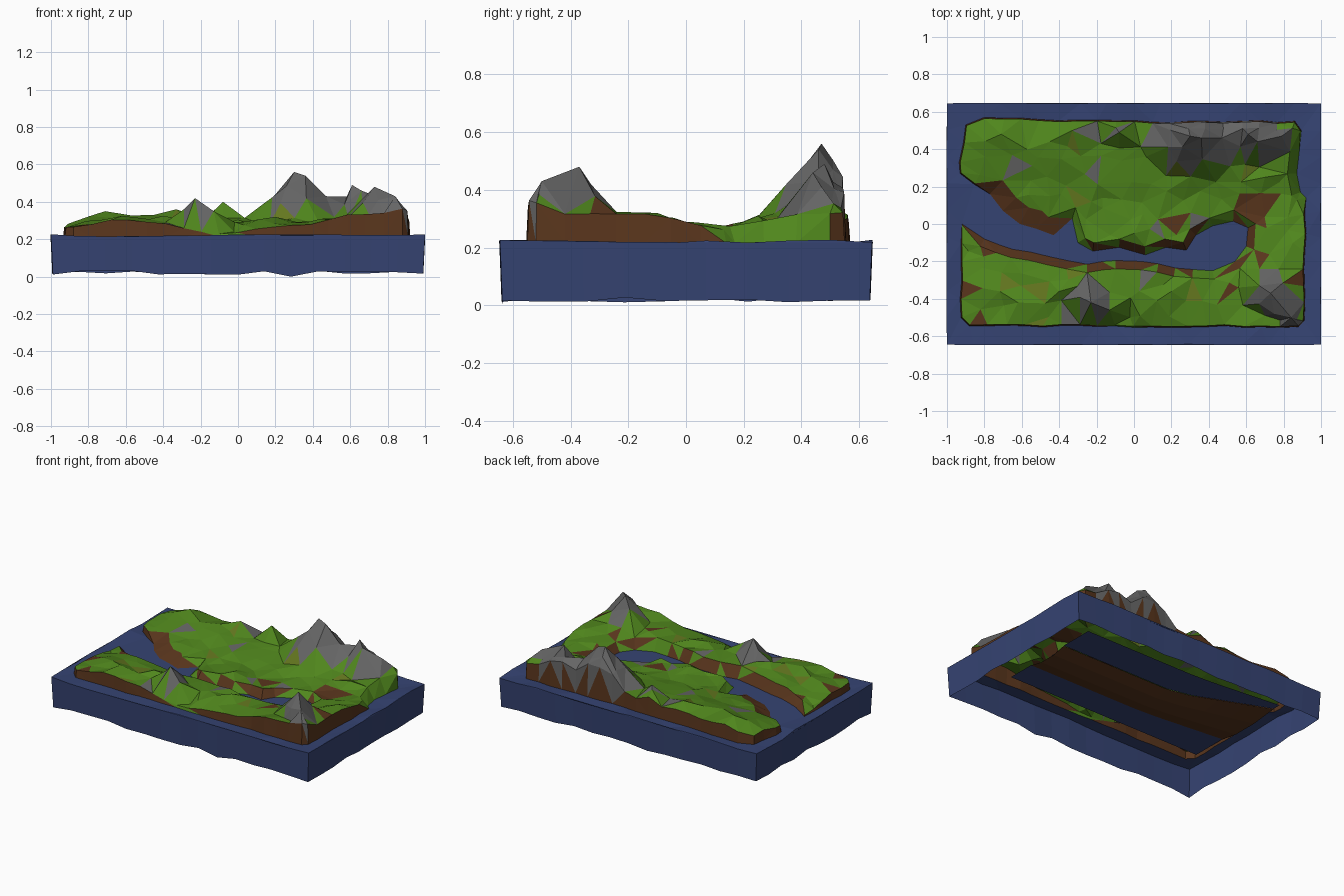
import bpy, math, random
from mathutils import Vector
from mathutils.geometry import delaunay_2d_cdt

if "Cube" in bpy.data.objects:
    bpy.data.objects.remove(bpy.data.objects["Cube"])

rng = random.Random(7)
WATER_Z = 0.215

# Shoreline: north river bank, lake, south bank, then the outer edge
SHORE = [(-.93, .27), (-.77, .16), (-.70, .07), (-.61, .0), (-.43, -.06), (-.33, .03),
         (-.30, -.10), (-.22, -.145), (-.08, -.125), (.06, -.165), (.17, -.125), (.28, -.14),
         (.33, -.06), (.42, -.01), (.53, .015), (.61, -.02), (.60, -.12), (.54, -.20),
         (.42, -.25), (.22, -.235), (.04, -.20), (-.10, -.195), (-.25, -.215), (-.45, -.175),
         (-.65, -.135), (-.80, -.08), (-.92, .0),
         (-.925, -.50), (-.88, -.545), (.88, -.55), (.91, -.52), (.92, .14), (.89, .17),
         (.87, .27), (.895, .50), (.86, .55), (.1, .545), (-.80, .57), (-.90, .53), (-.935, .33)]
# Hills and mountains: x, y, height, radius
PEAKS = [(.30, .47, .56, .27), (.36, .46, .54, .24), (.47, .46, .43, .22), (.61, .48, .49, .20),
         (.66, .44, .46, .17), (.79, .47, .41, .16), (.73, -.37, .48, .19), (.67, -.33, .42, .15),
         (.84, -.50, .43, .11), (.75, -.48, .41, .12), (-.23, -.42, .42, .15), (-.13, -.46, .35, .12),
         (-.08, .49, .40, .15), (-.33, .50, .36, .13), (-.71, .48, .35, .22), (.0, -.05, .305, .16),
         (.85, -.1, .32, .25), (-.45, .44, .33, .2), (-.62, -.42, .325, .15), (.2, -.36, .32, .15),
         (-.40, -.36, .325, .13), (.7, .25, .31, .2)]
# Ground level across y, and wall top along the front
GROUND = [(-.56, .30), (-.30, .30), (-.15, .272), (.05, .255), (.25, .288), (.40, .32), (.60, .30)]
FRONT = [(-1, .235), (-.65, .31), (-.4, .285), (-.15, .23), (.03, .23), (.06, .25), (.35, .275),
         (.6, .33), (.74, .33), (.8, .38), (.87, .40), (1, .30)]


def interp(t, table):
    for (a, u), (b, v) in zip(table, table[1:]):
        if t <= b:
            return u + (v - u) * (t - a) / (b - a)
    return table[-1][1]


def height(x, y):
    z = interp(y, GROUND)
    for px, py, pz, r in PEAKS:
        t = 1 - math.hypot(x - px, y - py) / r
        if t > 0:
            z = max(z, .26 + (pz - .26) * t)
    z -= .09 * math.exp(-((x + .06) / .12) ** 2 - ((y + .55) / .10) ** 2)
    z -= .04 * max(0, (-.78 - x) / .15)
    return max(z, WATER_Z + .012)


def top_height(p):
    z = height(p.x, p.y)
    if p.y < -.5:
        z = min(z + .03, interp(p.x, FRONT))
    elif p.x > .85 and p.y < .1:
        z = interp(p.y, [(-.6, .35), (-.4, .32), (-.2, .325), (.0, .29), (.1, .255)])
    else:
        z = min(z, .44)
    return z + rng.uniform(-.008, .006)


def resample(loop, step, jitter):
    out = []
    for i, a in enumerate(loop):
        a, b = Vector(a), Vector(loop[(i + 1) % len(loop)])
        n = max(1, round((b - a).length / step))
        for k in range(n):
            p = a.lerp(b, k / n)
            if k:
                p += Vector((rng.uniform(-jitter, jitter), rng.uniform(-jitter, jitter)))
            out.append(p)
    return out


def inside(p, loop):
    hit = False
    for i, a in enumerate(loop):
        b = loop[i - 1]
        if (a.y > p.y) != (b.y > p.y) and p.x < a.x + (p.y - a.y) * (b.x - a.x) / (b.y - a.y):
            hit = not hit
    return hit


def is_outer(p):
    return abs(p.x) > .84 or abs(p.y) > .5


def soft_corner(p):
    return p.x > .8 and .1 < p.y < .5


def inset(loop, width):
    out = []
    for i, p in enumerate(loop):
        t = (loop[(i + 1) % len(loop)] - loop[i - 1]).normalized()
        out.append(p + Vector((-t.y, t.x)) * width(p))
    return out


def bank_width(p):
    if soft_corner(p):
        return .05
    if is_outer(p):
        return .006
    if p.x < -.4 and p.y > -.07:
        return .10
    return .045 if p.y < 0 else .06


# Plan points: rim, shoreline, bank top, and scattered ground
rim = resample([(-1, -.645), (1, -.645), (1, .645), (-1, .645)], .14, .003)
shore = resample(SHORE, .10, .006)
top = inset(shore, bank_width)
pts, zs, kinds, edges = [], [], [], []


def add(p, z, kind):
    pts.append(Vector((p.x, p.y)))
    zs.append(z)
    kinds.append(kind)


def add_loop(loop, zfun, kind):
    s, n = len(pts), len(loop)
    for i, p in enumerate(loop):
        add(p, zfun(p), kind)
        edges.append((s + i, s + (i + 1) % n))


add_loop(rim, lambda p: WATER_Z + rng.uniform(-.003, .012), 'rim')
add_loop(shore, lambda p: WATER_Z, 'shore')
add_loop(top, top_height, 'top')
for p in inset(shore, lambda p: .04):
    if is_outer(p) and not soft_corner(p) and height(p.x, p.y) > .34:
        add(p, height(p.x, p.y) + rng.uniform(-.015, .01), 'land')
for px, py, pz, r in PEAKS:
    add(Vector((px, py)), pz, 'land')
for i in range(18):
    for j in range(12):
        p = Vector((-.9 + i * .106 + rng.uniform(-.04, .04), -.52 + j * .095 + rng.uniform(-.035, .035)))
        if inside(p, top) and inside(p, shore) and min((p - q).length for q in pts) > .05:
            add(p, height(p.x, p.y) + rng.uniform(-.015, .012), 'land')

verts, _, faces, orig, _, _ = delaunay_2d_cdt(pts, edges, [], 0, 1e-5)
co, kind = [], []
for v, o in zip(verts, orig):
    co.append(Vector((v.x, v.y, zs[o[0]] if o else height(v.x, v.y) - .02)))
    kind.append(kinds[o[0]] if o else 'top')


def material(name, rgb):
    m = bpy.data.materials.new(name)
    m.diffuse_color = (*rgb, 1)
    m.use_nodes = True
    m.node_tree.nodes["Principled BSDF"].inputs["Base Color"].default_value = m.diffuse_color
    return m


BLUE = material("water_blue", (.036, .057, .17))
LAND = [material("grass", (.08, .24, .012)), material("soil", (.10, .036, .012)),
        material("rock", (.13, .13, .13)), material("dry_grass", (.13, .19, .014))]


def build(name, coords, polys, mats, slots=None):
    used = sorted({i for f in polys for i in f})
    remap = {v: i for i, v in enumerate(used)}
    me = bpy.data.meshes.new(name)
    me.from_pydata([coords[i] for i in used], [], [[remap[i] for i in f] for f in polys])
    for m in mats:
        me.materials.append(m)
    if slots:
        me.polygons.foreach_set("material_index", slots)
    me.update()
    bpy.context.collection.objects.link(bpy.data.objects.new(name, me))


# Colour choice for each ground face
def land_slot(f, c):
    if 'shore' in [kind[i] for i in f]:
        green = soft_corner(c) or (c.y < -.5 and -.16 < c.x < .03)
        bank = not is_outer(c) and c.x > -.4 and rng.random() < .45
        return 0 if green or bank else 2 if c.z > .31 else 1
    if c.z > .352 or (c.z > .31 and -.38 < c.x < -.16 and c.y < -.3):
        return 2
    if .53 < c.x < .73 and -.01 < c.y < .16:
        return 1
    roll = rng.random()
    return 2 if roll > .97 else 3 if roll > .93 else 1 if roll < .02 else 0


water, land, slots = [], [], []
for f in faces:
    f = list(f)
    c = sum((co[i] for i in f), Vector()) / len(f)
    if inside(c, shore):
        land.append(f)
        slots.append(land_slot(f, c))
    else:
        water.append(f)
build("land", co, land, LAND, slots)

# Water block: top surface plus side walls with a wavy open bottom
rim_ids = {o: i for i, os in enumerate(orig) for o in os if o < len(rim)}
n, start = len(rim), len(co)
for k in range(n):
    p = co[rim_ids[k]]
    co.append(Vector((p.x * .99, p.y * .988, 0 if k == 9 else rng.uniform(.01, .032))))
for k in range(n):
    j = (k + 1) % n
    water.append([rim_ids[j], rim_ids[k], start + k, start + j])
build("water", co, water, [BLUE])


# Brown river bed below the water, flanked by hidden water beneath the land
def ribbon(name, xs, rows, mat):
    v = [Vector((x, y + s * max(0, -x - .3), z)) for x in xs for y, z, s in rows]
    m = len(rows)
    f = [[i * m + j, (i + 1) * m + j, (i + 1) * m + j + 1, i * m + j + 1]
         for i in range(len(xs) - 1) for j in range(m - 1)]
    build(name, v, f, [mat])


XS = [-.9 + .17 * i for i in range(10)]
ribbon("river_bed", XS, [(-.26, .212, .1), (-.16, .19, .15), (-.04, .19, .25), (.06, .212, .4)], LAND[1])
ribbon("water_under_north", XS, [(.06, .214, .4), (.3, .214, .1)], BLUE)
ribbon("water_under_south", XS, [(-.46, .214, 0), (-.26, .214, .1)], BLUE)
